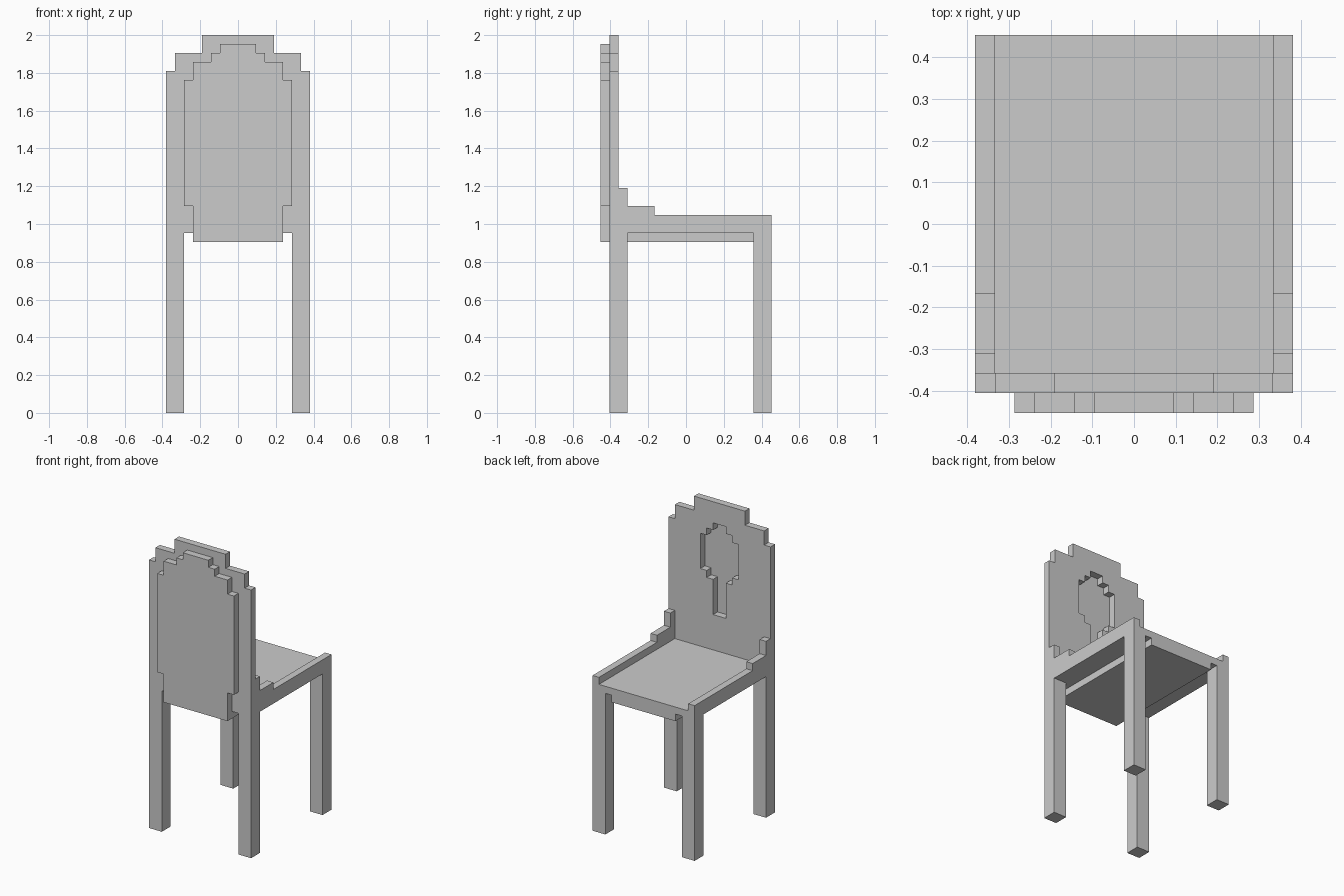
import bpy
import bmesh

if "Cube" in bpy.data.objects:
    bpy.data.objects.remove(bpy.data.objects["Cube"])

V = 2 / 42  # one block of the stepped grid; all sizes below are in blocks


def part(name, outline, lo, hi, axis="y"):
    """Extrude a right-half outline along an axis, then mirror it across x = 0.
    axis 'y': outline is (x, z); axis 'x': outline is (y, z)."""
    def point(a, b, d):
        return (a * V, d * V, b * V) if axis == "y" else (d * V, a * V, b * V)

    bm = bmesh.new()
    near = [bm.verts.new(point(a, b, lo)) for a, b in outline]
    far = [bm.verts.new(point(a, b, hi)) for a, b in outline]
    bm.faces.new(near)
    bm.faces.new(far[::-1])
    n = len(outline)
    for i in range(n):
        j = (i + 1) % n
        quad = (near[i], far[i], far[j], near[j])
        # leave the mirror seam open so both halves join cleanly
        if any(abs(v.co.x) > 1e-6 for v in quad):
            bm.faces.new(quad)
    bmesh.ops.recalc_face_normals(bm, faces=bm.faces)
    mesh = bpy.data.meshes.new(name)
    bm.to_mesh(mesh)
    bm.free()
    obj = bpy.data.objects.new(name, mesh)
    bpy.context.collection.objects.link(obj)
    mirror = obj.modifiers.new("mirror", "MIRROR")
    mirror.use_axis = (True, False, False)
    mirror.use_clip = True
    return obj


# Legs: left and right pairs
leg = [(6, 0), (8, 0), (8, 20), (6, 20)]
part("rear_legs", leg, -8.5, -6.5)
part("front_legs", leg, 7.5, 9.5)

# Seat board with a thicker middle underneath
part("seat", [(0, 19), (5, 19), (5, 20), (8, 20), (8, 21), (0, 21)], -7.5, 9.5)

# Side rails stepping up towards the backrest
part("side_rails", [(-7.5, 21), (9.5, 21), (9.5, 22), (-3.5, 22), (-3.5, 23),
                    (-6.5, 23), (-6.5, 25), (-7.5, 25)], 7, 8, axis="x")

# Backrest: stepped top, with a keyhole-shaped opening in the middle
outer = [(0, 42), (4, 42), (4, 40), (7, 40), (7, 38), (8, 38),
         (8, 20), (5, 20), (5, 19), (0, 19)]
keyhole = [(0, 26), (1, 26), (1, 31), (2, 31), (2, 32), (3, 32),
           (3, 37), (2, 37), (2, 38), (1, 38), (1, 39), (0, 39)]
part("backrest", outer + keyhole, -8.5, -7.5)

# Panel closing the outer side of the backrest
part("back_panel", [(0, 19), (5, 19), (5, 23), (6, 23), (6, 37), (5, 37), (5, 39),
                    (3, 39), (3, 40), (2, 40), (2, 41), (0, 41)], -9.5, -8.5)
